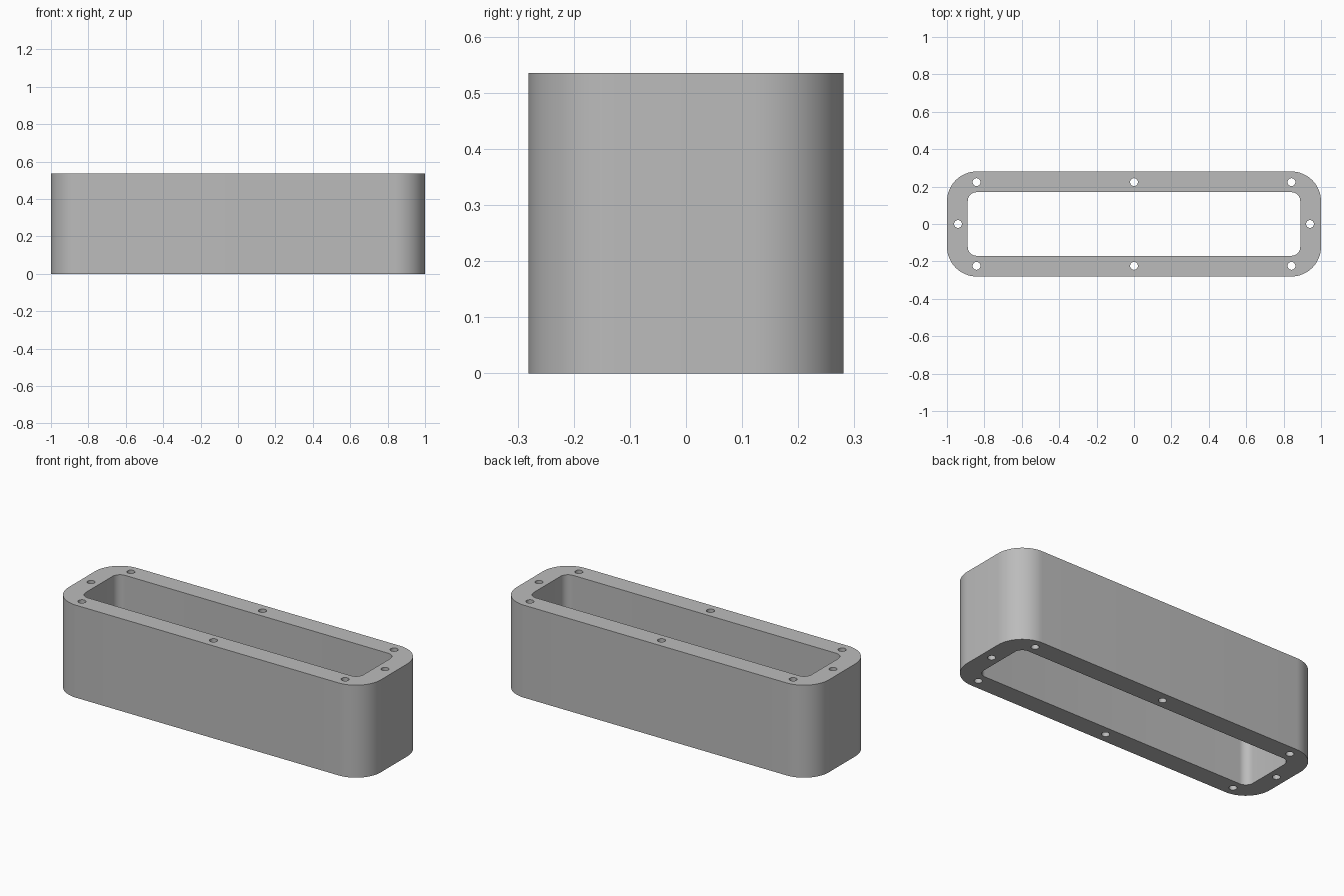
import bpy, bmesh
from math import pi, sin, cos, radians
from mathutils import Vector

cube = bpy.data.objects.get("Cube")
if cube:
    bpy.data.objects.remove(cube, do_unlink=True)

HEIGHT = 0.535
HOLE_RADIUS = 0.021

grey = bpy.data.materials.new("plain grey")
grey.use_nodes = True
colour = (0.5, 0.5, 0.5, 1)
grey.diffuse_color = colour
grey.node_tree.nodes["Principled BSDF"].inputs["Base Color"].default_value = colour


def rounded_rectangle(half_x, half_y, radius, steps):
    """Outline points, one arc for each corner."""
    points = []
    for quarter, (sx, sy) in enumerate([(1, 1), (-1, 1), (-1, -1), (1, -1)]):
        for i in range(steps + 1):
            a = (quarter + i / steps) * pi / 2
            points.append((sx * (half_x - radius) + radius * cos(a),
                           sy * (half_y - radius) + radius * sin(a)))
    return points


def circle(x, y, radius, sides=24):
    return [(x + radius * cos(2 * pi * i / sides),
             y + radius * sin(2 * pi * i / sides)) for i in range(sides)]


# Outer wall, inner opening and eight bolt holes
loops = [rounded_rectangle(1, 0.281, 0.16, 16),
         rounded_rectangle(0.889, 0.17, 0.048, 10)]
for side in (-1, 1):
    loops.append(circle(side * 0.941, 0, HOLE_RADIUS))
    for x in (-0.842, 0, 0.842):
        loops.append(circle(x, side * 0.224, HOLE_RADIUS))

# Fill the cross-section between the outlines and raise it
bm = bmesh.new()
edges = []
for loop in loops:
    verts = [bm.verts.new((x, y, 0)) for x, y in loop]
    edges += [bm.edges.new((v, verts[i - 1])) for i, v in enumerate(verts)]
bmesh.ops.triangle_fill(bm, edges=edges, use_beauty=True, normal=Vector((0, 0, 1)))
raised = bmesh.ops.extrude_face_region(bm, geom=bm.faces[:], use_keep_orig=True)
top = [g for g in raised["geom"] if isinstance(g, bmesh.types.BMVert)]
bmesh.ops.translate(bm, verts=top, vec=(0, 0, HEIGHT))
bmesh.ops.recalc_face_normals(bm, faces=bm.faces[:])

mesh = bpy.data.meshes.new("frame_body")
bm.to_mesh(mesh)
bm.free()
mesh.materials.append(grey)
body = bpy.data.objects.new("frame_body", mesh)
bpy.context.collection.objects.link(body)

# Smooth rounded walls with crisp rims
bpy.ops.object.select_all(action="DESELECT")
body.select_set(True)
bpy.context.view_layer.objects.active = body
bpy.ops.object.shade_smooth_by_angle(angle=radians(30))
